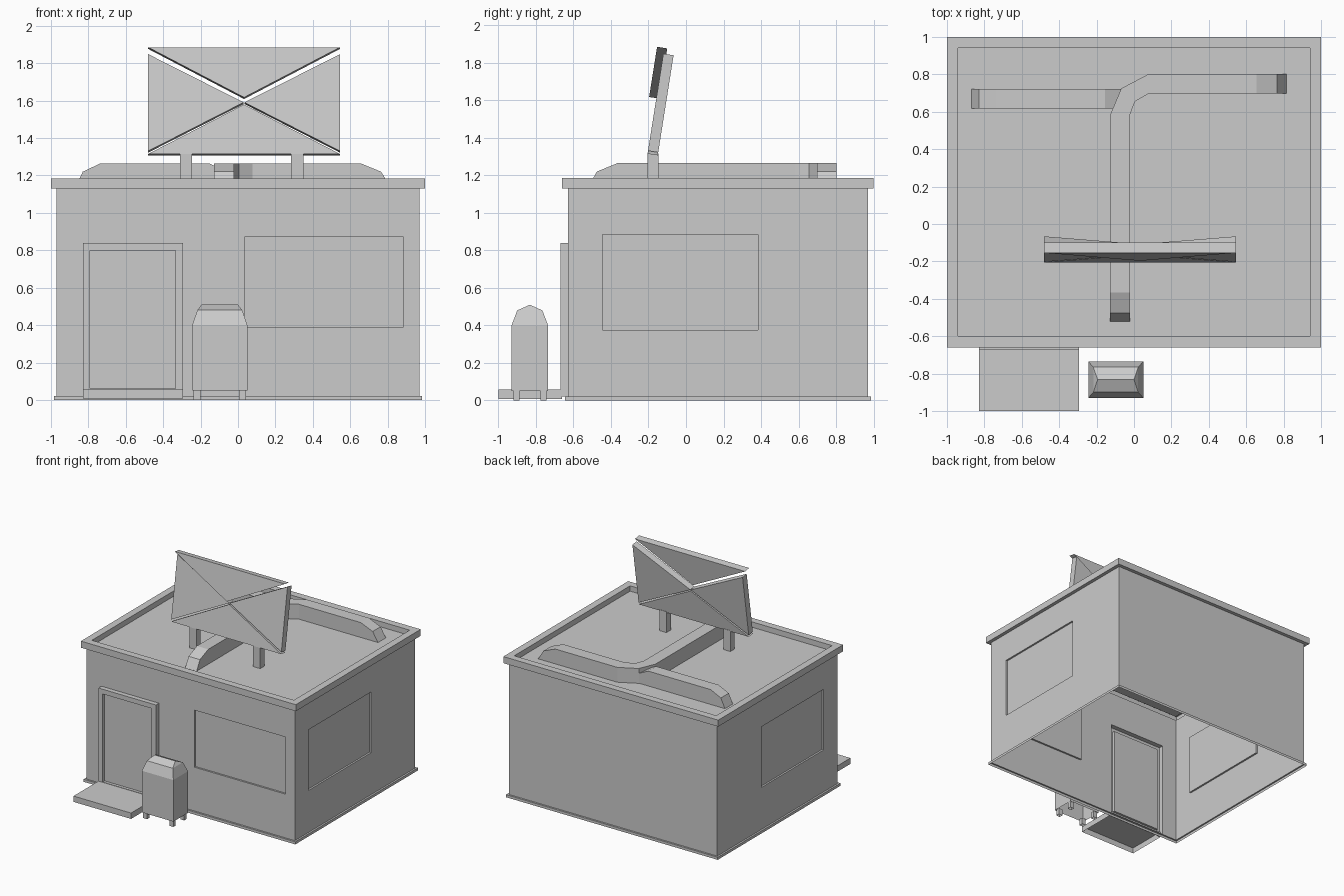
import bpy, bmesh, math
from mathutils import Vector, Matrix

if "Cube" in bpy.data.objects:
    bpy.data.objects.remove(bpy.data.objects["Cube"])

ROOF_Z = 1.14
CY = 0.17            # building centre in y


def finish(bm, name):
    bmesh.ops.remove_doubles(bm, verts=bm.verts, dist=0.0005)
    bmesh.ops.dissolve_degenerate(bm, edges=bm.edges, dist=0.0004)
    me = bpy.data.meshes.new(name)
    bm.to_mesh(me)
    bm.free()
    ob = bpy.data.objects.new(name, me)
    bpy.context.collection.objects.link(ob)
    return ob


def poly(bm, pts):
    return bm.faces.new([bm.verts.new(p) for p in pts])


def bridge(bm, a, b):
    """Join two equal closed loops of points with quads."""
    n = len(a)
    for i in range(n):
        j = (i + 1) % n
        poly(bm, [a[i], a[j], b[j], b[i]])


def stack(name, cx, cy, sections, cap=True):
    """Rectangular rings (half x, half y, z), open at the bottom."""
    bm = bmesh.new()
    rings = [[Vector((cx + sx * hx, cy + sy * hy, z))
              for sx, sy in ((-1, -1), (1, -1), (1, 1), (-1, 1))]
             for hx, hy, z in sections]
    for a, b in zip(rings, rings[1:]):
        bridge(bm, a, b)
    if cap:
        poly(bm, rings[-1])
    return finish(bm, name)


def box(name, x0, x1, y0, y1, z0, z1):
    hx, hy = (x1 - x0) / 2, (y1 - y0) / 2
    return stack(name, (x0 + x1) / 2, (y0 + y1) / 2, [(hx, hy, z0), (hx, hy, z1)])


def panel(bm, origin, u, half, holes):
    """Wall sheet; each hole is (u0, u1, z0, z1, [(inset, outward depth)...])."""
    origin, u = Vector(origin), Vector(u)
    n = u.cross(Vector((0, 0, 1)))

    def rect(u0, u1, z0, z1, d=0.0):
        return [origin + u * a + n * d + Vector((0, 0, z))
                for a, z in ((u0, z0), (u1, z0), (u1, z1), (u0, z1))]

    us = sorted({-half, half} | {v for h in holes for v in h[:2]})
    zs = sorted({0.02, 1.13} | {v for h in holes for v in h[2:4]})
    for a, b in zip(us, us[1:]):
        for c, d in zip(zs, zs[1:]):
            mu, mz = (a + b) / 2, (c + d) / 2
            if not any(h[0] < mu < h[1] and h[2] < mz < h[3] for h in holes):
                poly(bm, rect(a, b, c, d))
    for u0, u1, z0, z1, steps in holes:
        last = rect(u0, u1, z0, z1)
        for i, d in steps:
            cur = rect(u0 + i, u1 - i, z0 + i, z1 - i, d)
            bridge(bm, last, cur)
            last = cur
        poly(bm, last)


# Walls with recessed windows and a raised door frame
bm = bmesh.new()
pane = [(0, -0.015)]
door = [(0, 0.04), (0.04, 0.04), (0.04, 0.015)]
panel(bm, (0, CY - 0.8, 0), (1, 0, 0), 0.97,
      [(-0.83, -0.295, 0.02, 0.84, door), (0.035, 0.885, 0.39, 0.87, pane)])
panel(bm, (0.97, CY, 0), (0, 1, 0), 0.8, [(-0.615, 0.215, 0.375, 0.885, pane)])
panel(bm, (-0.97, CY, 0), (0, -1, 0), 0.8, [(-0.215, 0.615, 0.375, 0.885, pane)])
panel(bm, (0, CY + 0.8, 0), (-1, 0, 0), 0.97, [])
finish(bm, "walls")

# Base trim and roof with raised rim
stack("base_trim", 0, CY, [(0.985, 0.815, 0), (0.985, 0.815, 0.022), (0.97, 0.8, 0.022)], cap=False)
stack("roof", 0, CY, [(0.97, 0.8, 1.13), (1, 0.83, 1.13), (1, 0.83, 1.185),
                      (0.94, 0.77, 1.185), (0.94, 0.77, ROOF_Z)])

# Door step
box("door_step", -0.83, -0.295, -1.0, -0.66, 0.008, 0.057)

# Drop box with sloped top and four feet
BX, BY = -0.0975, -0.8325
stack("drop_box", BX, BY, [(0.147, 0.0975, 0.05), (0.147, 0.0975, 0.4),
                           (0.12, 0.067, 0.48), (0.097, 0, 0.51)])
for sx in (-1, 1):
    for sy in (-1, 1):
        x, y = BX + sx * 0.122, BY + sy * 0.072
        box("drop_box_foot", x - 0.018, x + 0.018, y - 0.016, y + 0.016, 0, 0.055)


# Roof ducts: stations of (left xy, right xy, top z)
def duct(name, stations):
    bm = bmesh.new()
    for (l0, r0, z0), (l1, r1, z1) in zip(stations, stations[1:]):
        poly(bm, [(*l0, z0), (*r0, z0), (*r1, z1), (*l1, z1)])
        for a, b, flip in ((l0, l1, False), (r0, r1, True)):
            pts = [(*a, ROOF_Z), (*a, z0), (*b, z1), (*b, ROOF_Z)]
            if z0 == ROOF_Z:
                pts.pop(0)
            elif z1 == ROOF_Z:
                pts.pop()
            poly(bm, pts[::-1] if flip else pts)
    finish(bm, name)


TOP, KINK = 1.265, 1.22
start = [((-0.127, y), (-0.021, y), z) for y, z in
         ((-0.52, ROOF_Z), (-0.475, KINK), (-0.365, TOP), (0.585, TOP))]
bend = [((-0.068, 0.725), (0.005, 0.655), TOP)]
end = [((x, 0.802), (x, 0.697), z) for x, z in
       ((0.078, TOP), (0.655, TOP), (0.765, KINK), (0.815, ROOF_Z))]
duct("main_duct", start + bend + end)
duct("branch_duct", [((x, 0.722), (x, 0.617), z) for x, z in
                     ((-0.868, ROOF_Z), (-0.83, KINK), (-0.735, TOP),
                      (-0.155, TOP), (-0.06, KINK), (-0.02, ROOF_Z))])

# Envelope sign: triangular slabs leaning back, on two posts
SIGN = Matrix.Translation((0.0325, -0.205, 1.315)) @ Matrix.Rotation(math.radians(-9), 4, 'X')


def slab(name, tri, front=0.0, thick=0.055):
    bm = bmesh.new()
    f = poly(bm, [(x, front, s) for x, s in tri])
    ext = bmesh.ops.extrude_face_region(bm, geom=[f], use_keep_orig=True)
    bmesh.ops.translate(bm, vec=(0, thick, 0),
                        verts=[g for g in ext["geom"] if isinstance(g, bmesh.types.BMVert)])
    bmesh.ops.transform(bm, matrix=SIGN, verts=bm.verts)
    bmesh.ops.recalc_face_normals(bm, faces=bm.faces)
    finish(bm, name)


W = 0.5125
slab("sign_bottom", [(-W, 0), (W, 0), (0, 0.268)])
slab("sign_left", [(-W, 0.016), (-0.002, 0.279), (-W, 0.54)])
slab("sign_right", [(W, 0.016), (0.002, 0.279), (W, 0.54)])
slab("sign_flap", [(-W, 0.571), (0, 0.3), (W, 0.571)], front=-0.039)
for x in (-0.278, 0.317):
    box("sign_post", x - 0.0325, x + 0.0325, -0.204, -0.146, ROOF_Z, 1.315)
